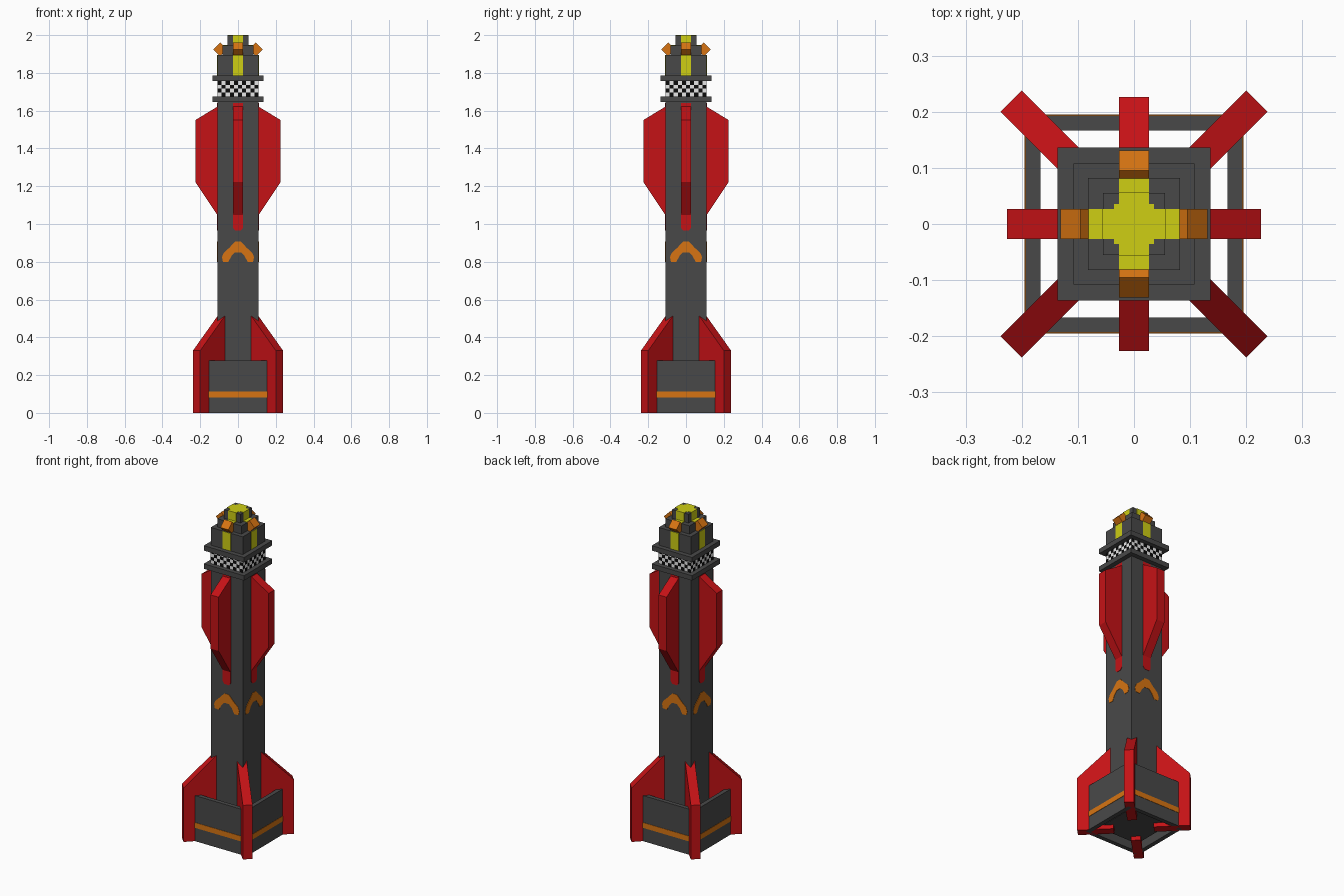
import bpy, bmesh, math
from mathutils import Vector, Matrix

if "Cube" in bpy.data.objects:
    bpy.data.objects.remove(bpy.data.objects["Cube"])


def mat(name, r, g, b):
    m = bpy.data.materials.new(name)
    m.diffuse_color = (r, g, b, 1)
    m.use_nodes = True
    m.node_tree.nodes["Principled BSDF"].inputs["Base Color"].default_value = m.diffuse_color
    return m


GREY = mat("dark_grey", 0.066, 0.066, 0.066)
RED = mat("red", 0.56, 0.006, 0.008)
ORANGE = mat("orange", 0.68, 0.175, 0.006)
YELLOW = mat("yellow", 0.62, 0.62, 0.007)
WHITE = mat("white", 0.82, 0.82, 0.82)
BLACK = mat("black", 0.003, 0.003, 0.003)


def finish(name, bm, *mats):
    bmesh.ops.recalc_face_normals(bm, faces=bm.faces)
    me = bpy.data.meshes.new(name)
    bm.to_mesh(me)
    bm.free()
    for m in mats:
        me.materials.append(m)
    ob = bpy.data.objects.new(name, me)
    bpy.context.collection.objects.link(ob)
    return ob


def prism(name, pts, lo, hi, m, place, start=0):
    """Extrude a profile, repeated on four sides. place maps (a, z, depth) to a point facing +x."""
    for k in range(4):
        rot = Matrix.Rotation(math.radians(start + 90 * k), 3, 'Z')
        bm = bmesh.new()
        ends = [[bm.verts.new(rot @ place(a, z, d)) for a, z in pts] for d in (lo, hi)]
        bm.faces.new(ends[0])
        bm.faces.new(ends[1])
        n = len(pts)
        for i in range(n):
            j = (i + 1) % n
            bm.faces.new((ends[0][i], ends[0][j], ends[1][j], ends[1][i]))
        finish(f"{name}_{k + 1}", bm, m)


def radial(a, z, d):      # profile seen from the side, thickness sideways
    return Vector((a, d, z))


def facing(a, z, d):      # profile seen from outside, thickness outwards
    return Vector((d, a, z))


def rect(a, z0, z1):
    return [(-a, z0), (a, z0), (a, z1), (-a, z1)]


def block(name, hx, hy, z0, z1, m):
    bm = bmesh.new()
    bmesh.ops.create_cube(bm, size=1)
    bmesh.ops.scale(bm, vec=(2 * hx, 2 * hy, z1 - z0), verts=bm.verts)
    bmesh.ops.translate(bm, vec=(0, 0, (z0 + z1) / 2), verts=bm.verts)
    return finish(name, bm, m)


# Square body, collars and stepped nose
B, T = 0.108, 0.027
block("body", B, B, 0.05, 1.895, GREY)
block("base_plate", 0.136, 0.136, 0.025, 0.055, GREY)
block("lower_collar", 0.136, 0.136, 1.646, 1.676, GREY)
block("upper_collar", 0.136, 0.136, 1.757, 1.787, GREY)
block("nose_step", 0.082, 0.082, 1.89, 1.945, GREY)
block("nose_cap", 0.055, 0.055, 1.94, 1.998, GREY)

# Checkered band between the collars
bm = bmesh.new()
cols, rows, z0, z1, r = 10, 4, 1.676, 1.757, B + 0.001
for k in range(4):
    rot = Matrix.Rotation(math.pi / 2 * k, 3, 'Z')
    for i in range(cols):
        for j in range(rows):
            y = [-r + 2 * r * (i + e) / cols for e in (0, 1)]
            z = [z0 + (z1 - z0) * (j + e) / rows for e in (0, 1)]
            f = bm.faces.new([bm.verts.new(rot @ Vector((r, a, b))) for a, b in
                              ((y[0], z[0]), (y[1], z[0]), (y[1], z[1]), (y[0], z[1]))])
            f.material_index = (i + j) % 2
bmesh.ops.remove_doubles(bm, verts=bm.verts, dist=1e-5)
finish("checker_band", bm, WHITE, BLACK)

# Yellow nose stripes and top cross
prism("nose_stripe", rect(T, 1.787, 1.895), B - 0.002, B + 0.002, YELLOW, facing)
prism("cap_stripe", rect(T, 1.945, 1.998), 0.053, 0.056, YELLOW, facing)
prism("step_stripe", rect(T, 1.943, 1.947), 0.05, 0.082, YELLOW, facing)
block("cap_cross_x", 0.056, T, 1.997, 2.0, YELLOW)
block("cap_cross_y", T, 0.056, 1.997, 2.0, YELLOW)
block("cap_centre", 0.036, 0.036, 1.997, 1.9998, YELLOW)

# Orange tilted cubes around the nose
c, h, zc = 0.095, 0.036, 1.925
prism("nose_light", [(c - h, zc), (c, zc - h), (c + h, zc), (c, zc + h)], -T, T, ORANGE, radial)

# Upper fins with painted roots
prism("upper_fin", [(0.09, 1.633), (B, 1.622), (0.226, 1.55), (0.226, 1.222), (B, 1.045), (0.09, 1.02)],
      -T, T, RED, radial)
prism("fin_root_paint", [(-T, 1.64), (-T, 0.98), (-0.015, 0.965), (0.015, 0.965), (T, 0.98), (T, 1.64)],
      B - 0.002, B + 0.002, RED, facing)

# Orange chevrons
half = [(0.016, 0.907), (0.045, 0.875), (0.075, 0.848), (0.085, 0.825), (0.08, 0.80),
        (0.052, 0.798), (0.035, 0.83), (0.016, 0.85)]
prism("chevron", half + [(-a, z) for a, z in reversed(half)], B - 0.002, B + 0.002, ORANGE, facing)

# Diagonal tail fins
prism("tail_fin", [(0.11, 0.0), (0.31, 0.0), (0.31, 0.33), (0.126, 0.513), (0.11, 0.513)],
      -T, T, RED, radial, 45)

# Open square skirt with an orange stripe
prism("skirt_wall", rect(0.18, 0.0, 0.278), 0.167, 0.193, GREY, facing)
prism("skirt_stripe", rect(0.18, 0.082, 0.114), 0.19, 0.195, ORANGE, facing)
